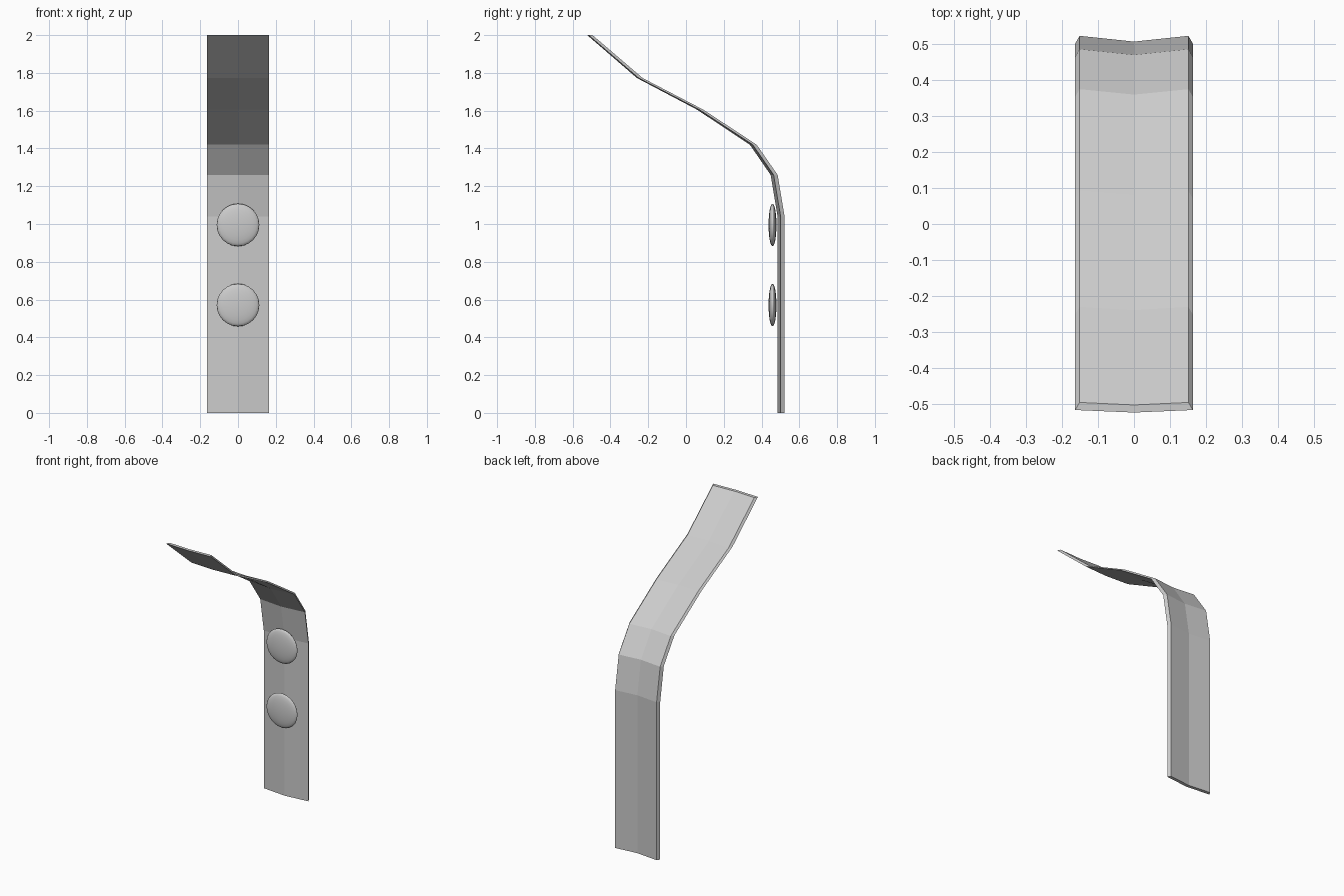
import bpy
import bmesh
import math
from mathutils import Matrix

cube = bpy.data.objects.get("Cube")
if cube:
    bpy.data.objects.remove(cube)

grey = bpy.data.materials.new("light grey")
grey.use_nodes = True
COLOUR = (0.6, 0.6, 0.6, 1)
grey.diffuse_color = COLOUR
grey.node_tree.nodes["Principled BSDF"].inputs["Base Color"].default_value = COLOUR


def make_object(name, bm):
    bmesh.ops.recalc_face_normals(bm, faces=bm.faces)
    mesh = bpy.data.meshes.new(name)
    bm.to_mesh(mesh)
    bm.free()
    mesh.materials.append(grey)
    obj = bpy.data.objects.new(name, mesh)
    bpy.context.collection.objects.link(obj)
    return obj


# Bent strap: level cross-sections (back edge y, height z, crease depth)
PATH = [(0.522, 0, 0.016), (0.522, 1.04, 0.016), (0.485, 1.26, 0.016),
        (0.374, 1.42, 0.015), (0.092, 1.605, 0.012),
        (-0.23, 1.773, 0.009), (-0.495, 2.0, 0.007)]
FRONT, BACK, THICK = 0.163, 0.151, 0.021

bm = bmesh.new()
sections = []
for y, z, crease in PATH:
    outline = [(-BACK, y), (0, y - crease), (BACK, y),
               (FRONT, y - THICK), (0, y - THICK - crease), (-FRONT, y - THICK)]
    sections.append([bm.verts.new((px, py, z)) for px, py in outline])
for low, high in zip(sections, sections[1:]):
    for i in range(6):
        j = (i + 1) % 6
        bm.faces.new((low[i], low[j], high[j], high[i]))
# End caps, split along the centre crease
for end in (sections[0], sections[-1]):
    bm.faces.new((end[0], end[1], end[4], end[5]))
    bm.faces.new((end[1], end[2], end[3], end[4]))
make_object("bent_strap", bm)

# Lens-shaped studs on the front
for name, height in (("upper_stud", 0.995), ("lower_stud", 0.571)):
    bm = bmesh.new()
    bmesh.ops.create_uvsphere(bm, u_segments=24, v_segments=12, radius=1)
    place = (Matrix.Translation((0, 0.458, height))
             @ Matrix.Diagonal((0.113, 0.021, 0.113, 1))
             @ Matrix.Rotation(math.pi / 2, 4, "X"))
    bmesh.ops.transform(bm, matrix=place, verts=bm.verts)
    for face in bm.faces:
        face.smooth = True
    make_object(name, bm)
